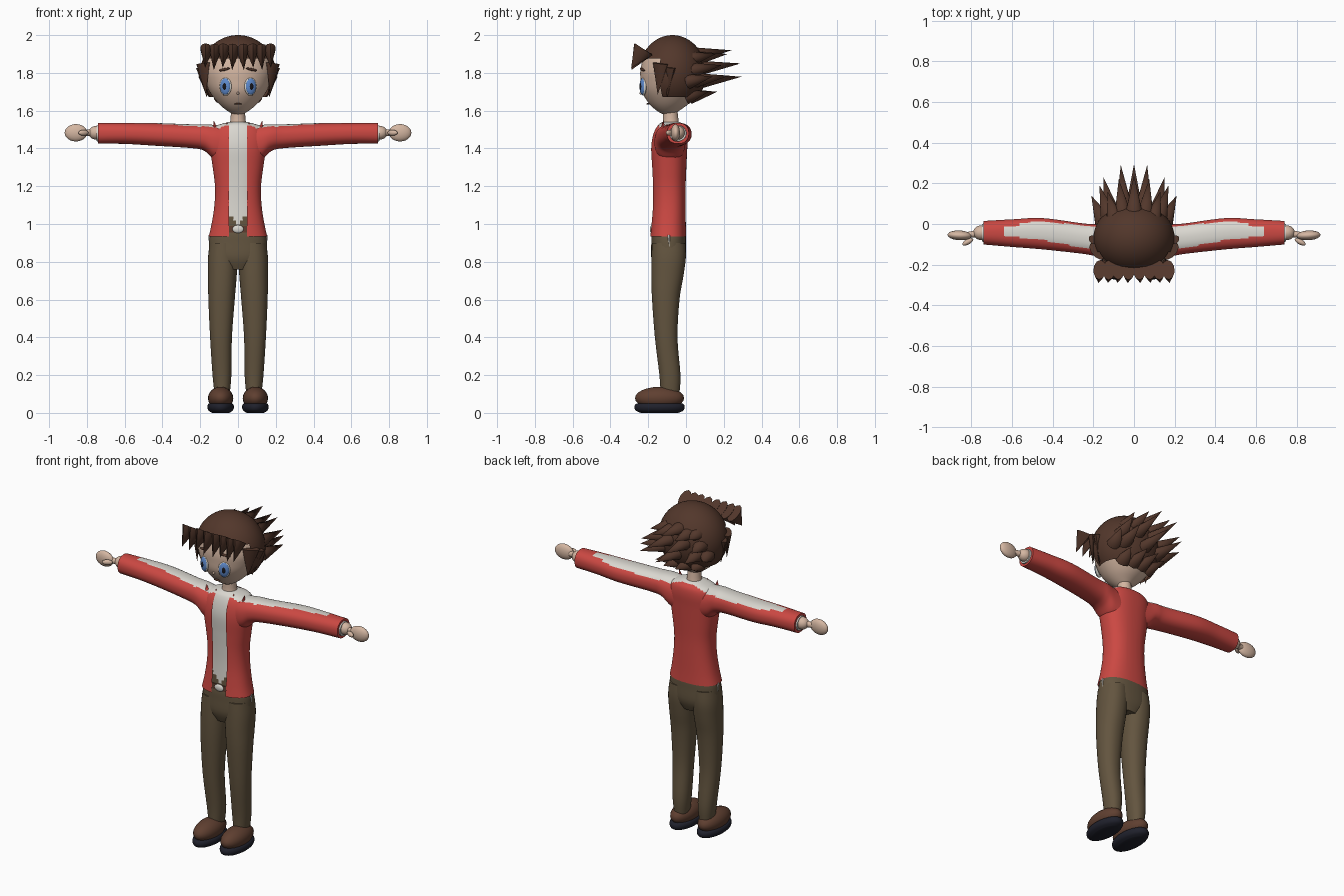
import bpy, bmesh, math
from mathutils import Vector, Matrix

if "Cube" in bpy.data.objects:
    bpy.data.objects.remove(bpy.data.objects["Cube"])


def material(name, r, g, b):
    m = bpy.data.materials.new(name)
    m.diffuse_color = (r, g, b, 1)
    m.use_nodes = True
    m.node_tree.nodes["Principled BSDF"].inputs["Base Color"].default_value = m.diffuse_color
    return m


SKIN = material("skin", 0.66, 0.47, 0.36)
HAIR = material("hair brown", 0.085, 0.038, 0.024)
RED = material("jacket red", 0.60, 0.065, 0.055)
WHITE = material("shirt white", 0.70, 0.68, 0.63)
PANTS = material("trouser brown", 0.125, 0.09, 0.05)
SHOE = material("shoe brown", 0.115, 0.05, 0.03)
SOLE = material("sole navy", 0.014, 0.015, 0.025)
BLUE = material("eye blue", 0.11, 0.25, 0.60)
BLACK = material("pupil black", 0.008, 0.008, 0.012)


def finish(bm, name, mats, rule=None, angle=50):
    """Turn a bmesh into a smooth-shaded object, colouring faces by a rule."""
    bmesh.ops.recalc_face_normals(bm, faces=bm.faces)
    if rule:
        for f in bm.faces:
            f.material_index = rule(f.calc_center_median())
    me = bpy.data.meshes.new(name)
    bm.to_mesh(me)
    bm.free()
    for m in mats:
        me.materials.append(m)
    ob = bpy.data.objects.new(name, me)
    bpy.context.collection.objects.link(ob)
    bpy.ops.object.select_all(action='DESELECT')
    ob.select_set(True)
    bpy.context.view_layer.objects.active = ob
    bpy.ops.object.shade_smooth_by_angle(angle=math.radians(angle))
    return ob


def smooth(rows, k):
    """Catmull-Rom interpolation between cross-sections."""
    out = []
    for i in range(len(rows) - 1):
        p = [rows[max(i - 1, 0)], rows[i], rows[i + 1], rows[min(i + 2, len(rows) - 1)]]
        for j in range(k):
            t = j / k
            out.append([0.5 * (2 * b + (c - a) * t + (2 * a - 5 * b + 4 * c - d) * t * t
                               + (3 * b - a - 3 * c + d) * t ** 3) for a, b, c, d in zip(*p)])
    return out + [list(rows[-1])]


def loft(rows, axis='Z', n=32, k=4, power=2.0, side=1, caps=True):
    """Rows are (position, centre a, centre b, radius a, radius b)."""
    bm = bmesh.new()
    rings = []
    for pos, ca, cb, ra, rb in smooth(rows, k):
        ring = []
        for i in range(n):
            t = 2 * math.pi * (i + 0.5) / n
            c, s = math.cos(t), math.sin(t)
            a = ca + ra * math.copysign(abs(c) ** (2 / power), c)
            b = cb + rb * math.copysign(abs(s) ** (2 / power), s)
            ring.append(bm.verts.new((side * a, b, pos) if axis == 'Z' else (side * pos, a, b)))
        rings.append(ring)
    for lo, hi in zip(rings, rings[1:]):
        for i in range(n):
            j = (i + 1) % n
            bm.faces.new((lo[i], lo[j], hi[j], hi[i]))
    if caps:
        bm.faces.new(rings[0])
        bm.faces.new(rings[-1])
    return bm


def ball(name, loc, size, mat, yaw=0, roll=0, seg=24):
    bm = bmesh.new()
    bmesh.ops.create_uvsphere(bm, u_segments=seg, v_segments=seg // 2, radius=1)
    bm.transform(Matrix.Translation(loc) @ Matrix.Rotation(yaw, 4, 'Z')
                 @ Matrix.Rotation(roll, 4, 'Y') @ Matrix.Diagonal((*size, 1)))
    return finish(bm, name, [mat])


def spike(name, base, tip, rx, ry, mat, sides=10):
    base, tip = Vector(base), Vector(tip)
    d = tip - base
    bm = bmesh.new()
    bmesh.ops.create_cone(bm, cap_ends=True, segments=sides, radius1=1, radius2=0, depth=1)
    bm.transform(Matrix.Translation((base + tip) / 2) @ d.to_track_quat('Z', 'Y').to_matrix().to_4x4()
                 @ Matrix.Diagonal((rx, ry, d.length, 1)))
    return finish(bm, name, [mat])


# Head and neck
finish(loft([(1.575, 0, -.09, .012, .02), (1.60, 0, -.095, .058, .06), (1.64, 0, -.09, .105, .108),
             (1.70, 0, -.083, .150, .150), (1.76, 0, -.078, .176, .163), (1.82, 0, -.075, .186, .166),
             (1.90, 0, -.073, .165, .145), (1.96, 0, -.072, .10, .09)], n=40), "head", [SKIN])
finish(loft([(1.49, 0, -.08, .06, .055), (1.54, 0, -.08, .042, .042), (1.62, 0, -.085, .036, .038)]),
       "neck", [SKIN])

# Face
for s in (-1, 1):
    yaw = s * math.radians(22)
    out = Vector((math.sin(yaw), -math.cos(yaw), 0))
    eye = Vector((s * .066, -.226, 1.728))
    ball("eye_white", eye, (.034, .012, .049), WHITE, yaw)
    ball("eye_iris", eye + out * .005, (.029, .012, .043), BLUE, yaw)
    ball("eye_pupil", eye + out * .010, (.014, .0095, .023), BLACK, yaw)
    ball("eyebrow", (s * .072, -.231, 1.818), (.033, .007, .007), HAIR, yaw, s * .2)
ball("nose", (0, -.236, 1.692), (.007, .010, .007), SKIN)
ball("mouth", (0, -.201, 1.636), (.020, .008, .004), SHOE)

# Hair cap, opened over the face and nape
bm = bmesh.new()
bmesh.ops.create_uvsphere(bm, u_segments=48, v_segments=32, radius=1)
bm.transform(Matrix.Translation((0, -.072, 1.8)) @ Matrix.Diagonal((.2, .178, .2, 1)))
gone = [f for f in bm.faces
        if f.calc_center_median().z < (1.87 if f.calc_center_median().y < -.135 else 1.68)]
bmesh.ops.delete(bm, geom=gone, context='FACES')
finish(bm, "hair_cap", [HAIR])

# Fringe, side locks and swept-back spikes
back = [(.0, .295, 1.78), (.15, .23, 1.785), (.21, .14, 1.78), (.065, .29, 1.85), (.17, .19, 1.84),
        (.0, .24, 1.92), (.075, .22, 1.90), (.13, .16, 1.90), (.04, .165, 1.70), (.12, .12, 1.70)]
for s in (-1, 1):
    for i, x in enumerate((.025, .075, .122, .168)):
        spike("fringe", (s * x, -.225, 1.925), (s * (x + .006), -.29, 1.815 + .012 * (i % 2)),
              .032, .058, HAIR)
    spike("side_lock", (s * .183, -.135, 1.85), (s * .170, -.150, 1.685), .025, .05, HAIR)
    spike("side_lock", (s * .18, -.09, 1.83), (s * .165, -.10, 1.67), .025, .05, HAIR)
    for x, y, z in back:
        if x or s > 0:
            spike("back_spike", (s * x * .72, y * .35 - .035, z - .025), (s * x, y, z),
                  .045, .04, HAIR)

# Shirt body, ending in a point above the belt
finish(loft([(.95, 0, -.093, .135, .085), (1.1, 0, -.09, .115, .080), (1.2, 0, -.09, .112, .080),
             (1.3, 0, -.09, .125, .084), (1.4, 0, -.09, .138, .089), (1.47, 0, -.083, .135, .086),
             (1.52, 0, -.08, .105, .070), (1.54, 0, -.08, .05, .046)], n=64, k=8, power=2.4),
       "shirt", [WHITE, PANTS], lambda c: int(c.z < 1.0 + abs(c.x) * 1.1))

# Jacket body, split open down the front
bm = loft([(.935, 0, -.095, .155, .096), (1.0, 0, -.093, .140, .092), (1.1, 0, -.09, .125, .088),
           (1.2, 0, -.09, .122, .088), (1.3, 0, -.09, .134, .092), (1.4, 0, -.09, .148, .097),
           (1.47, 0, -.083, .148, .094), (1.515, 0, -.077, .125, .080), (1.535, 0, -.077, .07, .055)],
          n=48, power=2.4, caps=False)
for x in (-.047, .047):
    bmesh.ops.bisect_plane(bm, geom=bm.verts[:] + bm.edges[:] + bm.faces[:],
                           plane_co=(x, 0, 0), plane_no=(1, 0, 0))
gone = [f for f in bm.faces
        if abs(f.calc_center_median().x) < .047 and f.calc_center_median().y < -.09]
bmesh.ops.delete(bm, geom=gone, context='FACES')
finish(bm, "jacket_body", [RED, WHITE], lambda c: int(c.z > 1.508 and abs(c.y + .08) < .062))


# Sleeves with a pale strip along the top
def sleeve_strip(c):
    x = abs(c.x)
    mid = -.078 + .045 * min(1, max(0, (x - .15) / .3))
    width = .058 - .05 * max(0, x - .2) if x < .56 else .024
    return int(.1 < x < .63 and c.z > 1.495 and abs(c.y - mid - .0) < width)


sleeve = [(.07, -.085, 1.42, .080, .100), (.13, -.085, 1.435, .082, .090), (.18, -.08, 1.458, .080, .070),
          (.25, -.072, 1.465, .075, .063), (.45, -.048, 1.475, .077, .060), (.6, -.045, 1.48, .068, .056),
          (.74, -.043, 1.48, .058, .055)]
for s in (-1, 1):
    finish(loft(sleeve, 'X', n=48, k=8, power=2.3, side=s), "sleeve", [RED, WHITE], sleeve_strip)
    # Collar tips
    spike("collar_tip", (s * .12, -.125, 1.495), (s * .128, -.118, 1.548), .018, .012, RED, 6)
    spike("collar_tip", (s * .065, -.135, 1.49), (s * .058, -.125, 1.54), .018, .012, RED, 6)
    # Cuff, wrist, hand and thumb
    finish(loft([(.73, -.043, 1.48, .046, .044), (.748, -.043, 1.48, .044, .042)], 'X', k=1, side=s),
           "shirt_cuff", [WHITE])
    ball("wrist", (s * .752, -.043, 1.483), (.040, .036, .036), SKIN)
    finish(loft([(.77, -.047, 1.483, .018, .018), (.83, -.055, 1.483, .014, .016)], 'X', side=s),
           "palm_joint", [SKIN])
    ball("hand", (s * .858, -.056, 1.483), (.060, .024, .046), SKIN, s * .05)
    ball("thumb", (s * .818, -.088, 1.483), (.030, .013, .015), SKIN, -s * .5)

# Trousers
finish(loft([(.76, 0, -.092, .075, .07), (.82, 0, -.092, .145, .092), (.9, 0, -.092, .153, .092),
             (.95, 0, -.092, .145, .090), (1.0, 0, -.092, .125, .078)], power=2.4), "hips", [PANTS])
leg = [(.10, .084, -.085, .040, .050), (.2, .085, -.085, .050, .056), (.4, .090, -.105, .058, .060),
       (.6, .087, -.107, .070, .073), (.72, .083, -.099, .076, .085), (.82, .080, -.092, .079, .091),
       (.9, .076, -.092, .074, .088)]
for s in (-1, 1):
    finish(loft(leg, side=s, power=2.2), "trouser_leg", [PANTS])
    # Shirt tail showing below the jacket
    spike("shirt_tail", (s * .146, -.092, .94), (s * .153, -.088, .875), .009, .012, WHITE, 6)
    # Shoes
    ball("shoe", (s * .092, -.14, .078), (.067, .13, .060), SHOE)
    finish(loft([(0, .092, -.14, .045, .10), (.012, .092, -.14, .064, .126), (.03, .092, -.14, .071, .134),
                 (.046, .092, -.14, .066, .128), (.052, .092, -.14, .055, .11)], side=s), "sole", [SOLE])

# Belt and buckle
finish(loft([(.955, 0, -.093, .137, .088), (.99, 0, -.093, .133, .088)], k=1, power=2.4), "belt", [SHOE])
ball("belt_buckle", (0, -.181, .973), (.030, .010, .021), WHITE)
